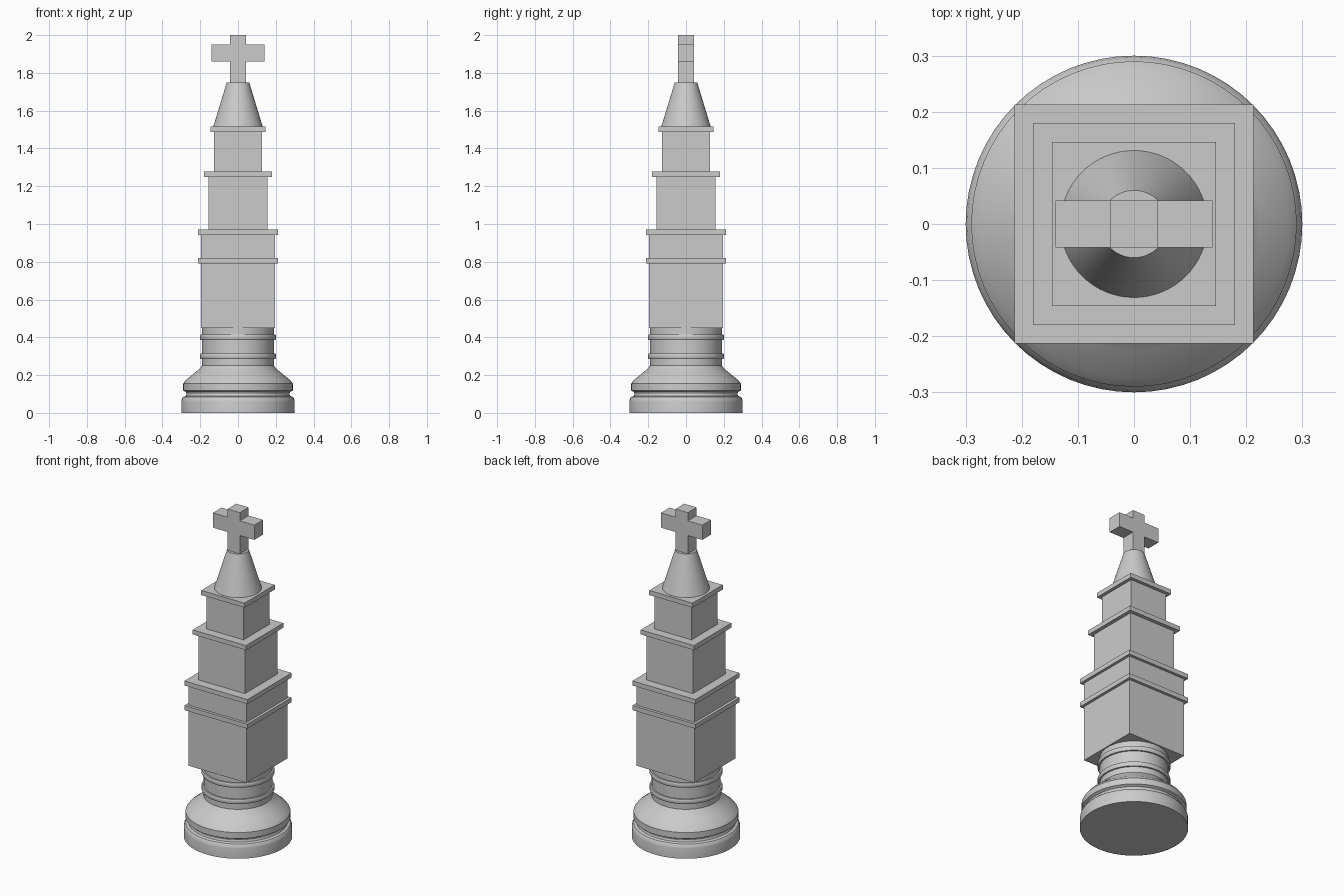
import bpy, bmesh, math

cube = bpy.data.objects.get("Cube")
if cube:
    bpy.data.objects.remove(cube, do_unlink=True)

stone = bpy.data.materials.new("light_grey")
stone.use_nodes = True
GREY = (0.6, 0.6, 0.6, 1)
stone.diffuse_color = GREY
stone.node_tree.nodes["Principled BSDF"].inputs["Base Color"].default_value = GREY


def add_object(name, bm):
    bmesh.ops.recalc_face_normals(bm, faces=bm.faces)
    mesh = bpy.data.meshes.new(name)
    bm.to_mesh(mesh)
    bm.free()
    mesh.materials.append(stone)
    ob = bpy.data.objects.new(name, mesh)
    bpy.context.collection.objects.link(ob)
    return ob


def box(name, half, z0, z1):
    """Square block centred on the axis, from z0 to z1."""
    bm = bmesh.new()
    bmesh.ops.create_cube(bm, size=1)
    for v in bm.verts:
        v.co = (v.co.x * 2 * half, v.co.y * 2 * half, z0 + (v.co.z + 0.5) * (z1 - z0))
    return add_object(name, bm)


def lathe(name, profile, sides=64):
    """Turned solid from (radius, height) points, with flat caps."""
    bm = bmesh.new()
    rings = [[bm.verts.new((r * math.cos(a), r * math.sin(a), z))
              for a in (math.tau * i / sides for i in range(sides))]
             for r, z in profile]
    for low, high in zip(rings, rings[1:]):
        for i in range(sides):
            j = (i + 1) % sides
            bm.faces.new((low[i], low[j], high[j], high[i]))
    bm.faces.new(rings[0])
    bm.faces.new(rings[-1])
    ob = add_object(name, bm)
    bpy.ops.object.select_all(action='DESELECT')
    ob.select_set(True)
    bpy.context.view_layer.objects.active = ob
    bpy.ops.object.shade_smooth_by_angle(angle=math.radians(30))
    return ob


# Turned foot and neck
lathe("base", [(0.30, 0), (0.30, 0.06), (0.297, 0.075), (0.29, 0.085), (0.275, 0.09),
               (0.272, 0.10), (0.275, 0.11), (0.29, 0.118), (0.29, 0.155), (0.275, 0.175),
               (0.225, 0.215), (0.205, 0.232), (0.19, 0.25), (0.19, 0.45)])
for name, z in (("lower_neck_ring", 0.30), ("upper_neck_ring", 0.40)):
    lathe(name, [(0.185, z - 0.014), (0.199, z - 0.014), (0.202, z - 0.008),
                 (0.202, z + 0.008), (0.199, z + 0.014), (0.185, z + 0.014)])

# Stepped square tower with a ledge on each tier
box("lower_tier", 0.196, 0.45, 0.95)
box("middle_tier", 0.157, 0.96, 1.255)
box("upper_tier", 0.126, 1.27, 1.49)
for name, half, top in (("belt_ledge", 0.213, 0.82), ("lower_ledge", 0.213, 0.97),
                        ("middle_ledge", 0.18, 1.278), ("upper_ledge", 0.146, 1.515)):
    box(name, half, top - 0.028, top)

# Cone roof
lathe("spire", [(0.131, 1.515), (0.06, 1.748)])

# Cross finial: one block with its side and top faces extruded
cross = bmesh.new()
bmesh.ops.create_cube(cross, size=1)
for v in cross.verts:
    v.co = (v.co.x * 0.084, v.co.y * 0.084, 1.905 + v.co.z * 0.09)
cross.normal_update()
for face in list(cross.faces):
    n = face.normal.copy()
    if abs(n.y) > 0.5:
        continue
    reach = 0.098 if abs(n.x) > 0.5 else (0.05 if n.z > 0 else 0.112)
    new = bmesh.ops.extrude_discrete_faces(cross, faces=[face])["faces"][0]
    bmesh.ops.translate(cross, verts=new.verts, vec=n * reach)
add_object("cross_finial", cross)
